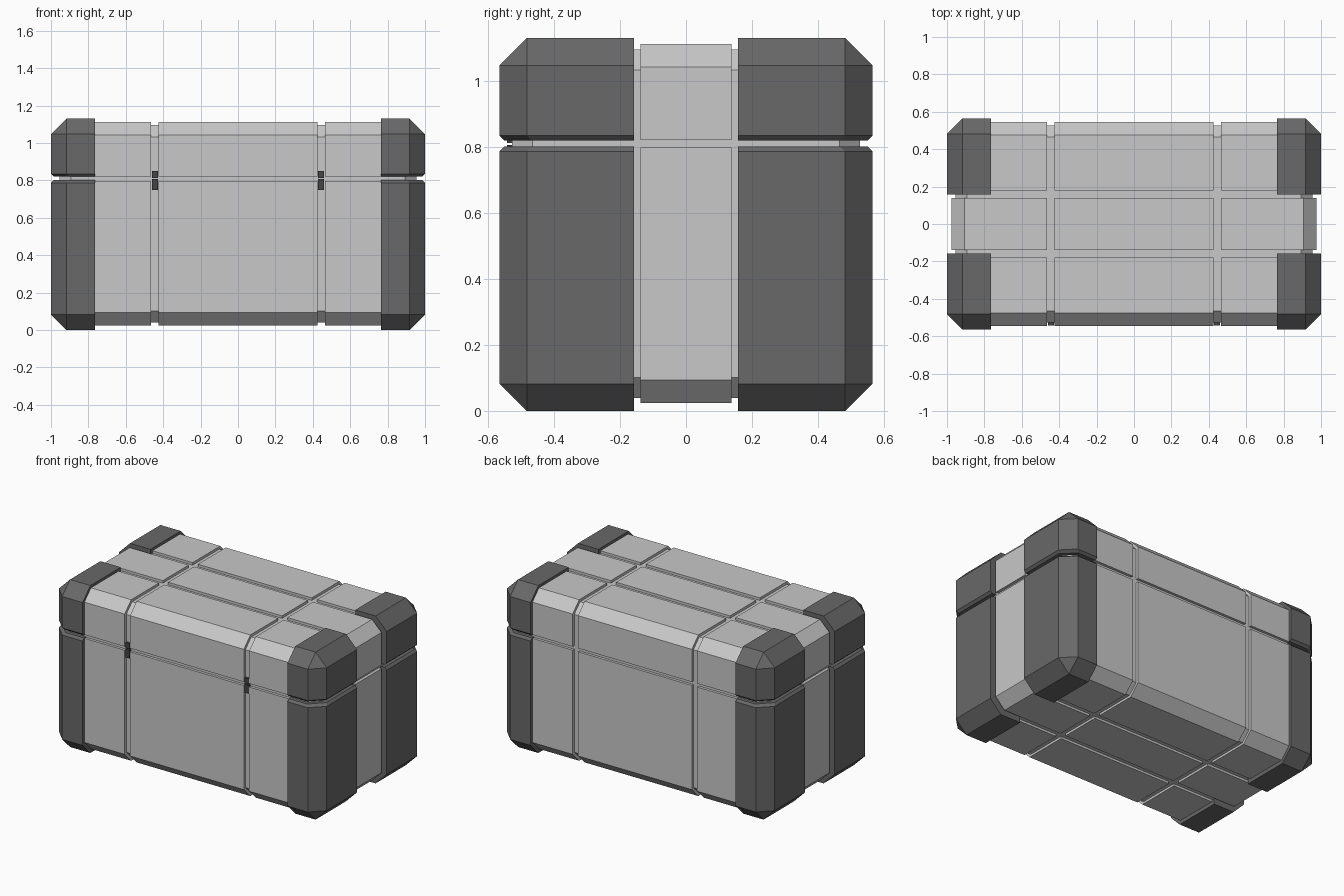
import bpy
import bmesh
from mathutils import Vector

cube = bpy.data.objects.get("Cube")
if cube:
    bpy.data.objects.remove(cube, do_unlink=True)


def material(name, value):
    mat = bpy.data.materials.new(name)
    mat.use_nodes = True
    color = (value, value, value, 1)
    mat.diffuse_color = color
    mat.node_tree.nodes["Principled BSDF"].inputs["Base Color"].default_value = color
    return mat


LIGHT = material("light grey panel", 0.58)
DARK = material("dark grey guard", 0.14)
BLACK = material("charcoal latch", 0.06)


def hull(rings):
    """Convex solid through chamfered rectangles given as (z, half x, half y, chamfer)."""
    bm = bmesh.new()
    for z, w, d, c in rings:
        points = {(sx * px, sy * py, z) for sx in (-1, 1) for sy in (-1, 1)
                  for px, py in ((w, d - c), (w - c, d))}
        for p in points:
            bm.verts.new(p)
    bmesh.ops.convex_hull(bm, input=bm.verts[:])
    bmesh.ops.dissolve_limit(bm, angle_limit=0.01, verts=bm.verts[:], edges=bm.edges[:])
    return bm


def chamfered(w, d, bottom, top, c):
    return [(bottom, w - c, d - c, 0), (bottom + c, w, d, c),
            (top - c, w, d, c), (top, w - c, d - c, 0)]


def cut(bm, axis, low, high):
    """Keep the slab between low and high along an axis and close the cut."""
    for limit, sign in ((low, -1), (high, 1)):
        if limit is None:
            continue
        co, no = Vector(), Vector()
        co[axis], no[axis] = limit, sign
        bmesh.ops.bisect_plane(bm, geom=bm.verts[:] + bm.edges[:] + bm.faces[:],
                               plane_co=co, plane_no=no, clear_outer=True)
        bmesh.ops.holes_fill(bm, edges=[e for e in bm.edges if e.is_boundary], sides=0)


def build(name, rings, cells, mat):
    """Make one object from the pieces of a hull lying in each cell."""
    total = bmesh.new()
    mesh = bpy.data.meshes.new(name)
    for cell in cells:
        bm = hull(rings)
        for axis, (low, high) in enumerate(cell):
            cut(bm, axis, low, high)
        bmesh.ops.recalc_face_normals(bm, faces=bm.faces[:])
        piece = bpy.data.meshes.new("piece")
        bm.to_mesh(piece)
        bm.free()
        total.from_mesh(piece)
        bpy.data.meshes.remove(piece)
    total.to_mesh(mesh)
    total.free()
    mesh.materials.append(mat)
    obj = bpy.data.objects.new(name, mesh)
    bpy.context.collection.objects.link(obj)
    return obj


FULL = (None, None)

# Inner body seen at the bottom of the grooves
build("inner_body", chamfered(0.955, 0.527, 0.04, 1.095, 0.062), [(FULL, FULL, FULL)], LIGHT)

# Raised panels separated by grooves
columns = [(None, -0.465), (-0.425, 0.425), (0.465, None)]
rows = [(None, -0.18), (-0.138, 0.138), (0.18, None)]
shell = chamfered(0.975, 0.545, 0.025, 1.112, 0.07)
for name, span in (("base_panels", (None, 0.798)), ("lid_panels", (0.822, None))):
    build(name, shell, [(x, y, span) for x in columns for y in rows], LIGHT)

# Corner guards, with a small bevel along the lid seam
W, D, C, S = 1.0, 0.565, 0.083, 0.015
base_guard = [(0, W - C, D - C, 0), (C, W, D, C),
              (0.787, W, D, C), (0.802, W - S, D - S, C)]
lid_guard = [(0.82, W - S, D - S, C), (0.835, W, D, C),
             (1.13 - C, W, D, C), (1.13, W - C, D - C, 0)]
corners = [(x, y, FULL) for x in ((None, -0.765), (0.765, None))
           for y in ((None, -0.158), (0.158, None))]
build("base_corner_guards", base_guard, corners, DARK)
build("lid_corner_guards", lid_guard, corners, DARK)

# Front latches, each in two halves across the seam
for side, x in (("right", -0.445), ("left", 0.445)):
    for half, z0, z1 in (("lower", 0.75, 0.807), ("upper", 0.813, 0.85)):
        latch = build(f"{side}_latch_{half}",
                      [(z0, 0.016, 0.012, 0), (z1, 0.016, 0.012, 0)],
                      [(FULL, FULL, FULL)], BLACK)
        latch.location = (x, -0.53, 0)
